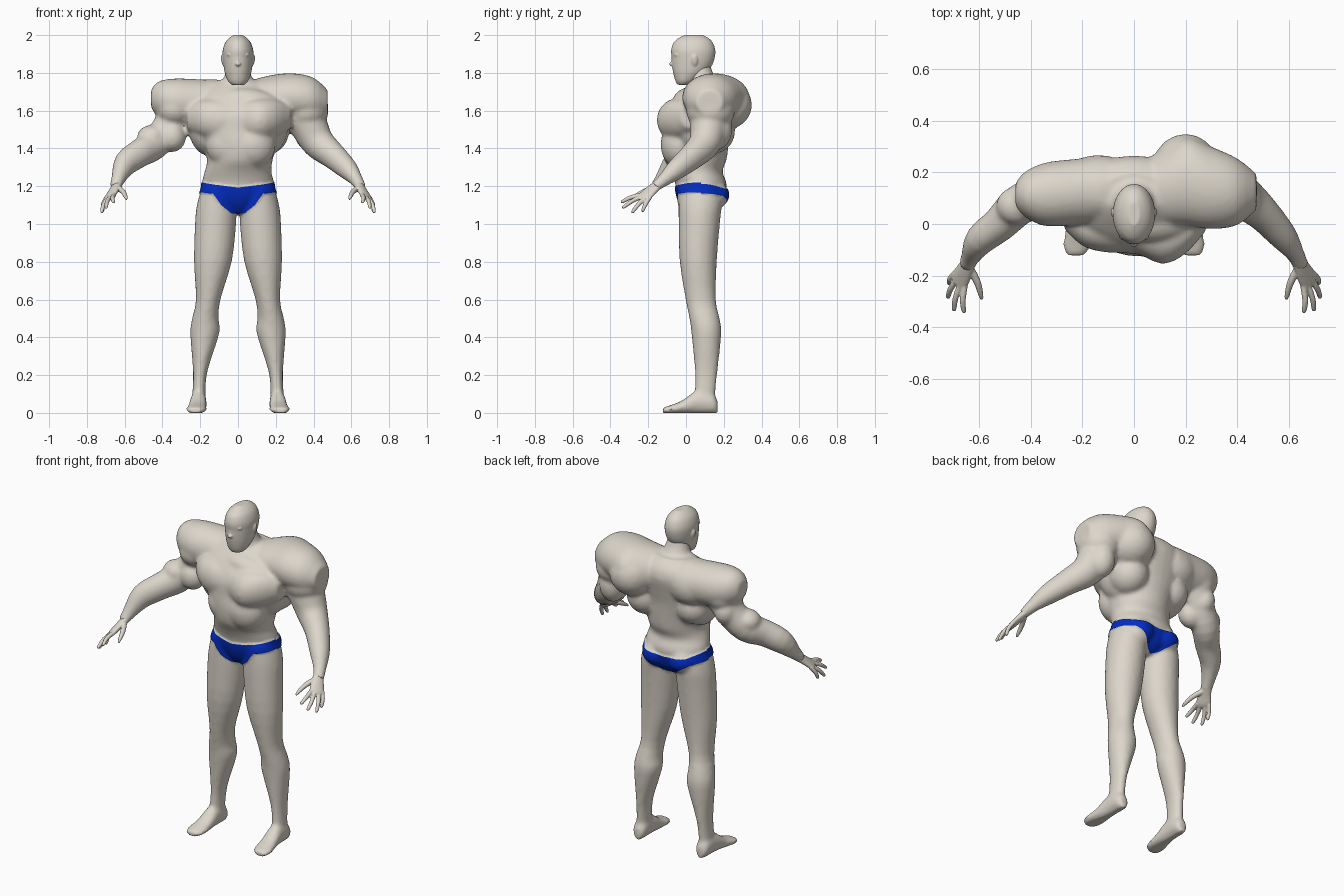
import bpy, bmesh, math
from mathutils import Vector, Matrix

X, Y, Z = Vector((1, 0, 0)), Vector((0, 1, 0)), Vector((0, 0, 1))


def material(name, color):
    m = bpy.data.materials.new(name)
    m.diffuse_color = (*color, 1)
    return m


skin = material("pale_skin", (0.72, 0.675, 0.595))
blue = material("blue_fabric", (0.001, 0.026, 0.54))


def catmull(pts, steps=3):
    p = [Vector(q) for q in pts]
    out = []
    for i in range(len(p) - 1):
        a, b, c, d = p[max(i - 1, 0)], p[i], p[i + 1], p[min(i + 2, len(p) - 1)]
        for k in range(steps):
            t = k / steps
            out.append(0.5 * (2 * b + (c - a) * t + (2 * a - 5 * b + 4 * c - d) * t * t
                              + (3 * b - a - 3 * c + d) * t ** 3))
    return out + [p[-1]]


def loft(bm, pts, u=None, v=None, n=24):
    """Closed tube through (x, y, z, radius_u, radius_v) stations."""
    st = catmull(pts)
    rings = []
    for i, s in enumerate(st):
        c, uu, vv = Vector(s[:3]), u, v
        if u is None:
            d = Vector(st[min(i + 1, len(st) - 1)][:3]) - Vector(st[max(i - 1, 0)][:3])
            uu = d.cross(Z).normalized()
            vv = uu.cross(d).normalized()
        ang = [2 * math.pi * k / n for k in range(n)]
        rings.append([bm.verts.new(c + uu * (s[3] * math.cos(a)) + vv * (s[4] * math.sin(a)))
                      for a in ang])
    for r, q in zip(rings, rings[1:]):
        for k in range(n):
            bm.faces.new((r[k], r[(k + 1) % n], q[(k + 1) % n], q[k]))
    bm.faces.new(rings[0])
    bm.faces.new(rings[-1])


def blob(bm, c, r, tilt=0):
    m = Matrix.Translation(c) @ Matrix.Rotation(tilt, 4, 'Y') @ Matrix.Diagonal((*r, 1))
    bmesh.ops.create_icosphere(bm, subdivisions=3, radius=1, matrix=m)


def finish(bm, name, voxel, iterations):
    """Fuse the overlapping volumes into one skin."""
    bmesh.ops.recalc_face_normals(bm, faces=bm.faces)
    me = bpy.data.meshes.new(name)
    bm.to_mesh(me)
    bm.free()
    ob = bpy.data.objects.new(name, me)
    bpy.context.collection.objects.link(ob)
    bpy.context.view_layer.objects.active = ob
    ob.select_set(True)
    rm = ob.modifiers.new("fuse", 'REMESH')
    rm.mode, rm.voxel_size = 'VOXEL', voxel
    sm = ob.modifiers.new("soften", 'SMOOTH')
    sm.factor, sm.iterations = 0.5, iterations
    for mod in ("fuse", "soften"):
        bpy.ops.object.modifier_apply(modifier=mod)
    ob.data.materials.append(skin)
    bpy.ops.object.shade_smooth_by_angle(angle=math.radians(40))
    ob.select_set(False)
    return ob


# ---- body: torso, legs and arms ----
bm = bmesh.new()
loft(bm, [(0, .07, 1.055, .04, .07), (0, .08, 1.10, .12, .11), (0, .08, 1.16, .178, .13),
          (0, .078, 1.22, .190, .136), (0, .055, 1.28, .176, .138), (.01, .05, 1.34, .174, .165),
          (.01, .05, 1.42, .195, .175), (0, .058, 1.50, .235, .175), (0, .07, 1.58, .26, .18),
          (0, .10, 1.66, .25, .165), (0, .12, 1.72, .20, .125), (0, .12, 1.76, .12, .08)], X, Y, 32)
# neck flaring into the shoulders
loft(bm, [(0, .11, 1.67, .17, .10), (0, .11, 1.72, .12, .088), (0, .09, 1.77, .078, .072),
          (0, .075, 1.81, .064, .064), (0, .07, 1.86, .055, .055)], X, Y)
# shoulder girdle, fuller on one side
loft(bm, [(-.460, .115, 1.665, .045, .05), (-.42, .115, 1.66, .09, .095), (-.34, .115, 1.65, .124, .12),
          (-.22, .125, 1.645, .128, .122), (-.10, .135, 1.64, .13, .118), (0, .12, 1.63, .105, .11),
          (.10, .14, 1.655, .145, .115), (.20, .165, 1.67, .172, .122), (.30, .14, 1.67, .16, .127),
          (.40, .125, 1.66, .13, .115), (.475, .125, 1.645, .07, .065)], Y, Z, 32)
# chest running across both sides
loft(bm, [(-.27, .03, 1.56, .05, .06), (-.20, -.005, 1.56, .08, .095), (-.11, -.022, 1.55, .088, .11),
          (0, -.022, 1.55, .090, .108), (.11, -.045, 1.55, .110, .115), (.20, -.02, 1.56, .095, .10),
          (.28, .03, 1.57, .055, .065)], Y, Z, 32)
blob(bm, (.08, -.03, 1.42), (.12, .105, .13))       # abdomen
blob(bm, (-.06, -.02, 1.42), (.11, .09, .12))
blob(bm, (.07, .02, 1.65), (.17, .09, .07), .15)    # upper chest

for s in (-1, 1):
    # leg
    loft(bm, [(s * x, y, z, a, b) for x, y, z, a, b in (
        (.10, .075, 1.20, .090, .115), (.114, .075, 1.10, .104, .115), (.119, .07, 1.0, .109, .109),
        (.133, .065, .8, .100, .098), (.158, .078, .6, .065, .08), (.173, .098, .5, .07, .08),
        (.176, .108, .42, .077, .079), (.200, .107, .22, .038, .060),
        (.207, .10, .10, .035, .055), (.21, .10, .03, .037, .057))], X, Y)
    # foot, running heel to toe
    loft(bm, [(s * x, y, h / 2, w, h / 2 + .004) for x, y, h, w in (
        (.208, .168, .06, .02), (.209, .14, .10, .04), (.21, .06, .115, .043), (.215, -.02, .062, .05),
        (.222, -.085, .036, .055), (.226, -.122, .026, .035))], X, Z)
    blob(bm, (s * .085, .135, 1.155), (.085, .09, .08))         # buttock
    blob(bm, (s * .190, .08, 1.50), (.075, .12, .14), s * .25)  # side back muscle
    blob(bm, (s * .12, .13, 1.70), (.13, .10, .066), s * -.1)   # neck slope muscle

# upper back, upper arm and elbow muscles
for c, r in (((.20, .20, 1.63), (.135, .15, .135)), ((-.14, .15, 1.63), (.15, .118, .125)),
             ((.16, .14, 1.49), (.11, .12, .12)), ((-.14, .12, 1.49), (.11, .11, .11)),
             ((.36, .13, 1.60), (.12, .13, .11)), ((-.335, .11, 1.61), (.105, .12, .10)),
             ((.37, .16, 1.50), (.075, .085, .11)), ((-.37, .14, 1.52), (.065, .075, .08)),
             ((-.455, .07, 1.46), (.08, .075, .065)), ((-.35, .07, 1.46), (.075, .07, .08))):
    blob(bm, c, r)

# arms
loft(bm, [(.31, .13, 1.64, .12, .12), (.375, .12, 1.52, .10, .10), (.425, .10, 1.43, .085, .087),
          (.50, .04, 1.365, .068, .072), (.58, -.05, 1.29, .055, .056),
          (.625, -.115, 1.235, .036, .036), (.65, -.165, 1.195, .032, .026)])
loft(bm, [(-.31, .12, 1.64, .11, .11), (-.37, .11, 1.51, .083, .085), (-.45, .07, 1.42, .078, .085),
          (-.52, .0, 1.375, .068, .075), (-.595, -.06, 1.32, .060, .068),
          (-.633, -.125, 1.24, .038, .040), (-.65, -.165, 1.195, .032, .026)])
body = finish(bm, "body", 0.011, 6)

# ---- briefs: cut the outline into the body and colour the faces inside it ----
MID = .08   # depth at which the front outline gives way to the back one
LOW = {1: [(0, 1.053), (.04, 1.058), (.09, 1.10), (.13, 1.160), (.30, 1.180)],
       -1: [(0, 1.055), (.04, 1.068), (.10, 1.115), (.15, 1.150), (.30, 1.185)]}
HIGH = {1: [(0, 1.193), (.12, 1.208), (.30, 1.24)],
        -1: [(0, 1.176), (.13, 1.188), (.30, 1.26)]}


def level(line, x):
    for (a, p), (b, q) in zip(line, line[1:]):
        if x <= b:
            return p + (q - p) * (x - a) / (b - a)
    return line[-1][1]


def cut(bm, co, no, test):
    faces = []
    for f in bm.faces:
        c = f.calc_center_median()
        if 1.0 < c.z < 1.27 and abs(c.x) < .26 and test(c):
            faces.append(f)
    geom = list({g for f in faces for g in (*f.verts, *f.edges, f)})
    bmesh.ops.bisect_plane(bm, geom=geom, dist=1e-5, plane_co=co, plane_no=no)


bm = bmesh.new()
bm.from_mesh(body.data)
cut(bm, (0, MID, 0), (0, 1, 0), lambda c: True)
for part in (1, -1):
    for line in (LOW[part], HIGH[part]):
        for (a, p), (b, q) in zip(line, line[1:]):
            for s in (-1, 1):
                cut(bm, (s * a, 0, p), (-s * (q - p), 0, b - a),
                    lambda c: (MID - c.y) * part > 0 and a - .02 < s * c.x < b + .02)
bm.normal_update()
cloth = set()
for f in bm.faces:
    c = f.calc_center_median()
    part = 1 if c.y < MID else -1
    if abs(c.x) < .26 and level(LOW[part], abs(c.x)) < c.z < level(HIGH[part], abs(c.x)):
        f.material_index = 1
        cloth.update(f.verts)
for vert, n in [(w, w.normal.copy()) for w in cloth]:
    vert.co += Vector((n.x, n.y, 0)) * .006
for w in bm.verts:                       # flat soles
    w.co.z = max(w.co.z, 0)
bm.to_mesh(body.data)
bm.free()
body.data.materials.append(blue)

# ---- head with face and ears ----
bm = bmesh.new()
loft(bm, [(0, -.012, 1.737, .034, .032), (0, .0, 1.757, .054, .056), (0, .02, 1.80, .070, .088),
          (0, .032, 1.84, .077, .106), (0, .038, 1.88, .081, .114), (0, .038, 1.92, .081, .117),
          (0, .038, 1.96, .068, .104), (0, .04, 1.985, .047, .078), (0, .04, 2.001, .022, .045)],
     X, Y, 32)
for c, r in (((0, -.074, 1.847), (.015, .016, .011)), ((0, -.067, 1.866), (.009, .012, .024)),  # nose
             ((0, -.058, 1.809), (.022, .012, .006)), ((0, -.054, 1.798), (.018, .012, .006)),  # lips
             ((0, -.033, 1.763), (.028, .022, .020))):                                          # chin
    blob(bm, c, r)
for s in (-1, 1):
    blob(bm, (s * .079, .045, 1.865), (.010, .018, .032), s * .2)   # ear
    blob(bm, (s * .033, -.050, 1.896), (.026, .014, .008))          # brow
    blob(bm, (s * .033, -.050, 1.876), (.013, .0125, .007))         # eye
finish(bm, "head", 0.005, 3)

# ---- hands ----
TIPS = [(.66, -.345, 1.115), (.70, -.338, 1.085), (.724, -.287, 1.060), (.718, -.232, 1.066)]
across = Vector((.6, .75, -.2)).normalized()
along = Vector((.5, -.65, -.55)).normalized()
for s, side in ((1, "left"), (-1, "right")):
    bm = bmesh.new()
    flip = Vector((s, 1, 1))
    u, v = across * flip, across.cross(along).normalized() * flip

    def flipped(p, a, b):
        return (s * p[0], p[1], p[2], a, b)

    loft(bm, [flipped((.635, -.14, 1.215), .028, .024), flipped((.655, -.18, 1.182), .036, .020),
              flipped((.675, -.215, 1.15), .042, .017), flipped((.685, -.235, 1.137), .038, .012)],
         u, v)
    for k, tip in enumerate(TIPS):
        base = Vector((.676, -.215, 1.148)) + across * (-.032 + .021 * k)
        tip = Vector(tip)
        mid = base.lerp(tip, .55) + Vector((.006, 0, .006))
        loft(bm, [flipped(base, .012, .012), flipped(mid, .0115, .0115),
                  flipped(base.lerp(tip, .93), .009, .009), flipped(tip, .004, .004)], n=12)
    loft(bm, [flipped((.64, -.165, 1.195), .016, .016), flipped((.608, -.225, 1.17), .014, .014),
              flipped((.594, -.275, 1.143), .010, .010), flipped((.59, -.293, 1.13), .005, .005)],
         n=12)
    finish(bm, side + "_hand", 0.004, 2)
